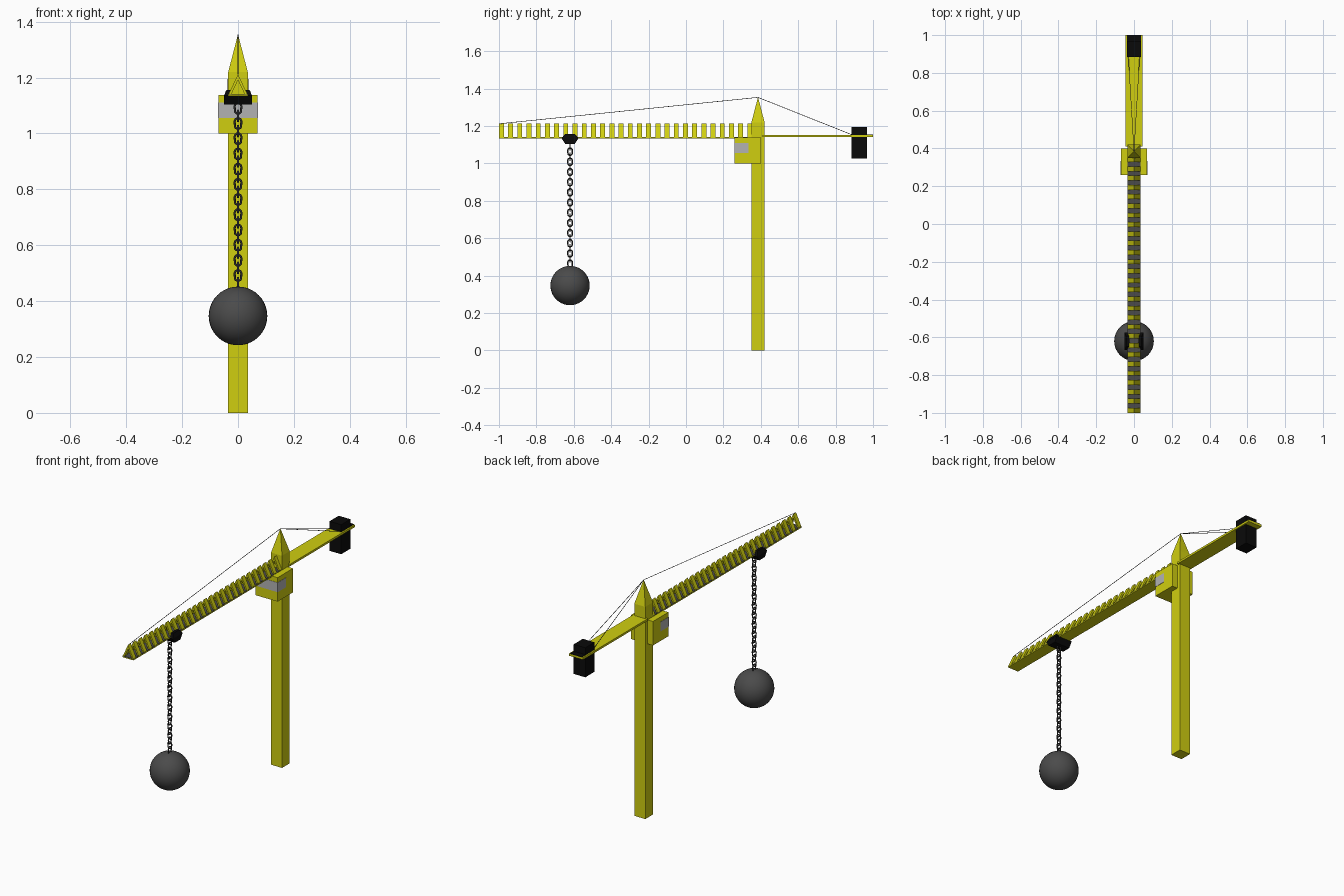
import bpy, bmesh, math
from mathutils import Vector, Matrix

if "Cube" in bpy.data.objects:
    bpy.data.objects.remove(bpy.data.objects["Cube"])


def mat(name, r, g, b):
    m = bpy.data.materials.new(name)
    m.diffuse_color = (r, g, b, 1)
    m.use_nodes = True
    m.node_tree.nodes["Principled BSDF"].inputs["Base Color"].default_value = m.diffuse_color
    return m


YELLOW = mat("crane_yellow", 0.63, 0.62, 0.005)
BLACK = mat("black", 0.003, 0.003, 0.003)
IRON = mat("iron_grey", 0.07, 0.07, 0.07)
CHAIN = mat("chain_grey", 0.035, 0.035, 0.035)
GLASS = mat("window_grey", 0.45, 0.45, 0.45)


def finish(name, bm, m):
    bmesh.ops.recalc_face_normals(bm, faces=bm.faces)
    me = bpy.data.meshes.new(name)
    bm.to_mesh(me)
    bm.free()
    me.materials.append(m)
    ob = bpy.data.objects.new(name, me)
    bpy.context.collection.objects.link(ob)
    return ob


def add_box(bm, x0, x1, y0, y1, z0, z1):
    mtx = Matrix.Translation(((x0 + x1) / 2, (y0 + y1) / 2, (z0 + z1) / 2)) @ \
        Matrix.Diagonal((x1 - x0, y1 - y0, z1 - z0, 1))
    return bmesh.ops.create_cube(bm, size=1, matrix=mtx)["verts"]


def box(name, m, *dims):
    bm = bmesh.new()
    add_box(bm, *dims)
    return finish(name, bm, m)


def extrude_y(bm, profile, y0, y1):
    """Prism from an (x, z) outline between y0 and y1."""
    f = bm.faces.new([bm.verts.new((x, y0, z)) for x, z in profile])
    g = bmesh.ops.extrude_face_region(bm, geom=[f])["geom"]
    bmesh.ops.translate(bm, vec=(0, y1 - y0, 0),
                        verts=[v for v in g if isinstance(v, bmesh.types.BMVert)])


# mast with pointed cap
bm = bmesh.new()
add_box(bm, -0.035, 0.035, 0.35, 0.42, 0, 1.22)
top = max(bm.faces, key=lambda f: f.calc_center_median().z)
bmesh.ops.translate(bm, vec=(0, 0, 0.135), verts=bmesh.ops.poke(bm, faces=[top])["verts"])
finish("mast", bm, YELLOW)

# operator cab with wrap-around window band
box("cab", YELLOW, -0.07, 0.07, 0.26, 0.40, 1.0, 1.138)
box("cab_window", GLASS, -0.0715, 0.0715, 0.2585, 0.333, 1.055, 1.11)

# jib: floor and open A-shaped ribs
box("jib_base", YELLOW, -0.035, 0.035, -1.0, 0.36, 1.134, 1.139)
box("jib_floor", IRON, -0.034, 0.034, -1.0, 0.35, 1.139, 1.142)
bm = bmesh.new()
rib = [(-0.035, 1.138), (0, 1.212), (0.035, 1.138), (0.025, 1.138), (0, 1.191), (-0.025, 1.138)]
for i in range(28):
    y = -1.0 + i * 0.0492
    extrude_y(bm, rib, y, y + 0.026)
finish("jib_ribs", bm, YELLOW)

# counter jib and counterweight
box("counter_jib", YELLOW, -0.045, 0.045, 0.41, 1.0, 1.14, 1.152)
box("counterweight", BLACK, -0.037, 0.037, 0.885, 0.968, 1.025, 1.195)
box("counterweight_plate", BLACK, -0.037, 0.037, 0.968, 1.0, 1.152, 1.155)

# trolley: tapered body plus leaning side flanges gripping the jib
TY = -0.62
bm = bmesh.new()
for v in add_box(bm, -0.05, 0.05, TY - 0.046, TY + 0.046, 1.104, 1.135):
    if v.co.z < 1.12:
        v.co.y = TY + (v.co.y - TY) * 0.55
for s in (-1, 1):
    for v in add_box(bm, s * 0.043 - 0.008, s * 0.043 + 0.008, TY - 0.046, TY + 0.046, 1.134, 1.156):
        if v.co.z > 1.15:
            v.co.y = TY + (v.co.y - TY) * 0.6
            v.co.x -= s * 0.01
finish("trolley", bm, BLACK)

# chain of alternating oval links
bm = bmesh.new()
N, M, R = 16, 6, 0.0038
pitch = 0.0272
for i in range(24):
    turn = Matrix.Translation((0, TY, 1.09 - i * pitch)) @ Matrix.Rotation(i % 2 * math.pi / 2, 4, 'Z')
    rings = []
    for a in range(N):
        t = 2 * math.pi * a / N
        d = Vector((math.cos(t), 0, math.sin(t)))
        c = d * 0.012 + Vector((0, 0, math.copysign(0.007, d.z + 1e-6)))
        rings.append([bm.verts.new(turn @ (c + d * R * math.cos(p) + Vector((0, R * math.sin(p), 0))))
                      for p in (2 * math.pi * k / M for k in range(M))])
    for a in range(N):
        r0, r1 = rings[a], rings[(a + 1) % N]
        for k in range(M):
            bm.faces.new((r0[k], r1[k], r1[(k + 1) % M], r0[(k + 1) % M])).smooth = True
finish("chain", bm, CHAIN)

# wrecking ball
bm = bmesh.new()
bmesh.ops.create_uvsphere(bm, u_segments=32, v_segments=20, radius=0.105,
                          matrix=Matrix.Translation((0, TY, 0.347)))
for f in bm.faces:
    f.smooth = True
finish("ball", bm, IRON)

# stay cables from the mast tip
bm = bmesh.new()
tip = Vector((0, 0.385, 1.353))
for end in ((0, -0.998, 1.212), (-0.03, 0.89, 1.152), (0.03, 0.89, 1.152)):
    d = Vector(end) - tip
    mtx = Matrix.Translation(tip + d / 2) @ d.to_track_quat('Z', 'Y').to_matrix().to_4x4()
    bmesh.ops.create_cone(bm, cap_ends=True, segments=6, radius1=0.0015, radius2=0.0015,
                          depth=d.length, matrix=mtx)
finish("stay_cables", bm, IRON)
